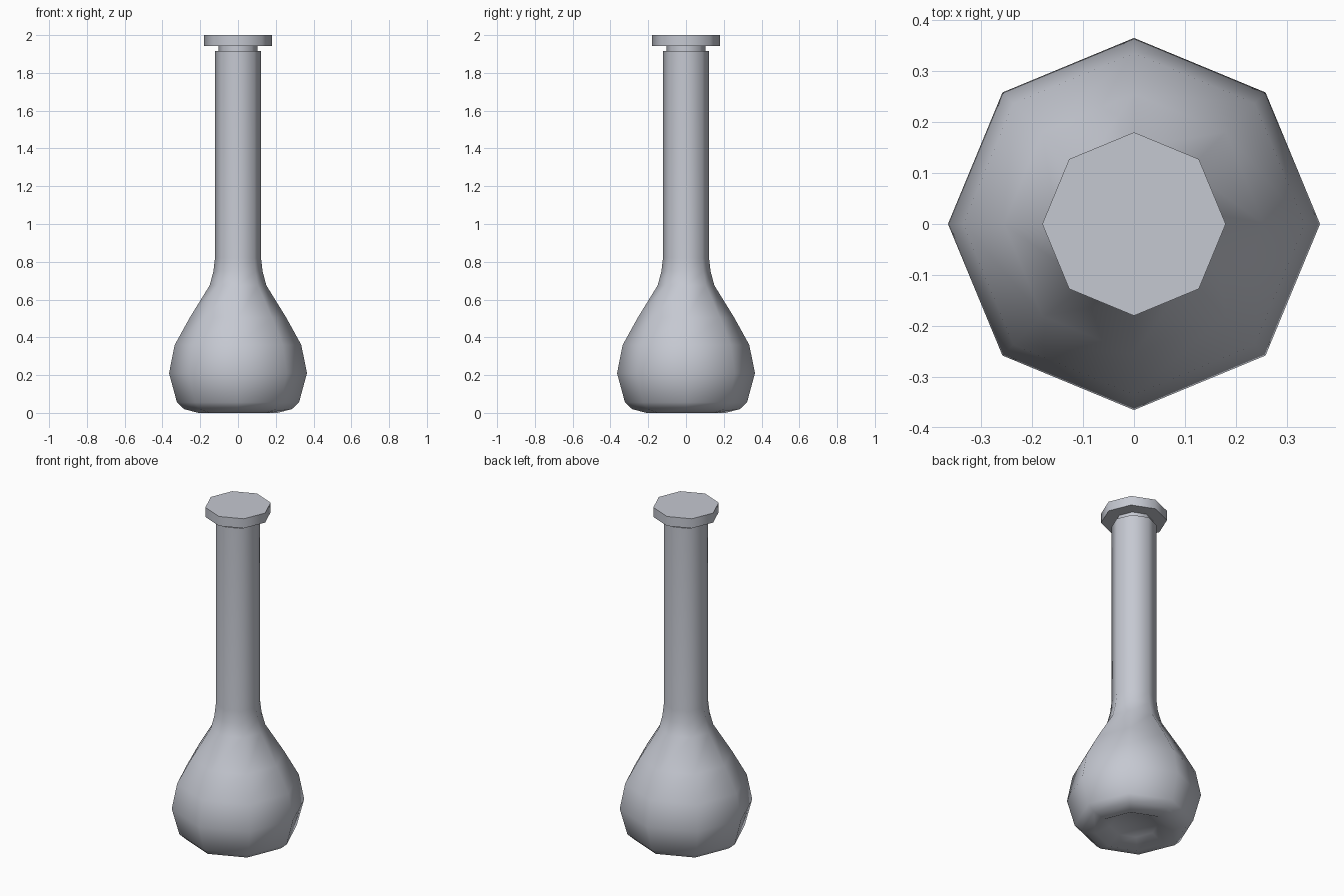
import bpy
import math

SIDES = 8

cube = bpy.data.objects.get("Cube")
if cube:
    bpy.data.objects.remove(cube, do_unlink=True)


def make_material(name, colour):
    mat = bpy.data.materials.new(name)
    mat.use_nodes = True
    mat.diffuse_color = colour
    mat.node_tree.nodes["Principled BSDF"].inputs["Base Color"].default_value = colour
    return mat


def lathe(name, profile, mat):
    """Turn (radius, height) points around z; radius 0 makes a pole."""
    verts, faces, rings = [], [], []
    for r, z in profile:
        start = len(verts)
        count = SIDES if r > 0 else 1
        for i in range(count):
            a = math.tau * i / SIDES
            verts.append((r * math.cos(a), r * math.sin(a), z))
        rings.append([start + i % count for i in range(SIDES)])
    for low, high in zip(rings, rings[1:]):
        for i in range(SIDES):
            j = (i + 1) % SIDES
            loop = [low[i], low[j], high[j], high[i]]
            faces.append(list(dict.fromkeys(loop)))
    mesh = bpy.data.meshes.new(name)
    mesh.from_pydata(verts, [], faces)
    mesh.materials.append(mat)
    obj = bpy.data.objects.new(name, mesh)
    bpy.context.collection.objects.link(obj)
    bpy.ops.object.select_all(action="DESELECT")
    obj.select_set(True)
    bpy.context.view_layer.objects.active = obj
    bpy.ops.object.shade_smooth_by_angle(angle=math.radians(60))
    return obj


glass = make_material("pale grey glass", (0.56, 0.58, 0.64, 1))

# Flask: dimpled base, round belly, long neck and open rim
lathe("flask_body", [
    (0, 0.05), (0.13, 0.04), (0.21, 0.0), (0.285, 0.02), (0.323, 0.055),
    (0.365, 0.21), (0.335, 0.36), (0.255, 0.505), (0.15, 0.675),
    (0.13, 0.75), (0.122, 0.82), (0.122, 1.915), (0.104, 1.915),
    (0.104, 1.8),
], glass)

# Stopper: plug in the neck with a wide flat cap
lathe("stopper", [
    (0, 1.8), (0.104, 1.8), (0.104, 1.943), (0.18, 1.943), (0.18, 2.0), (0, 2.0),
], glass)
